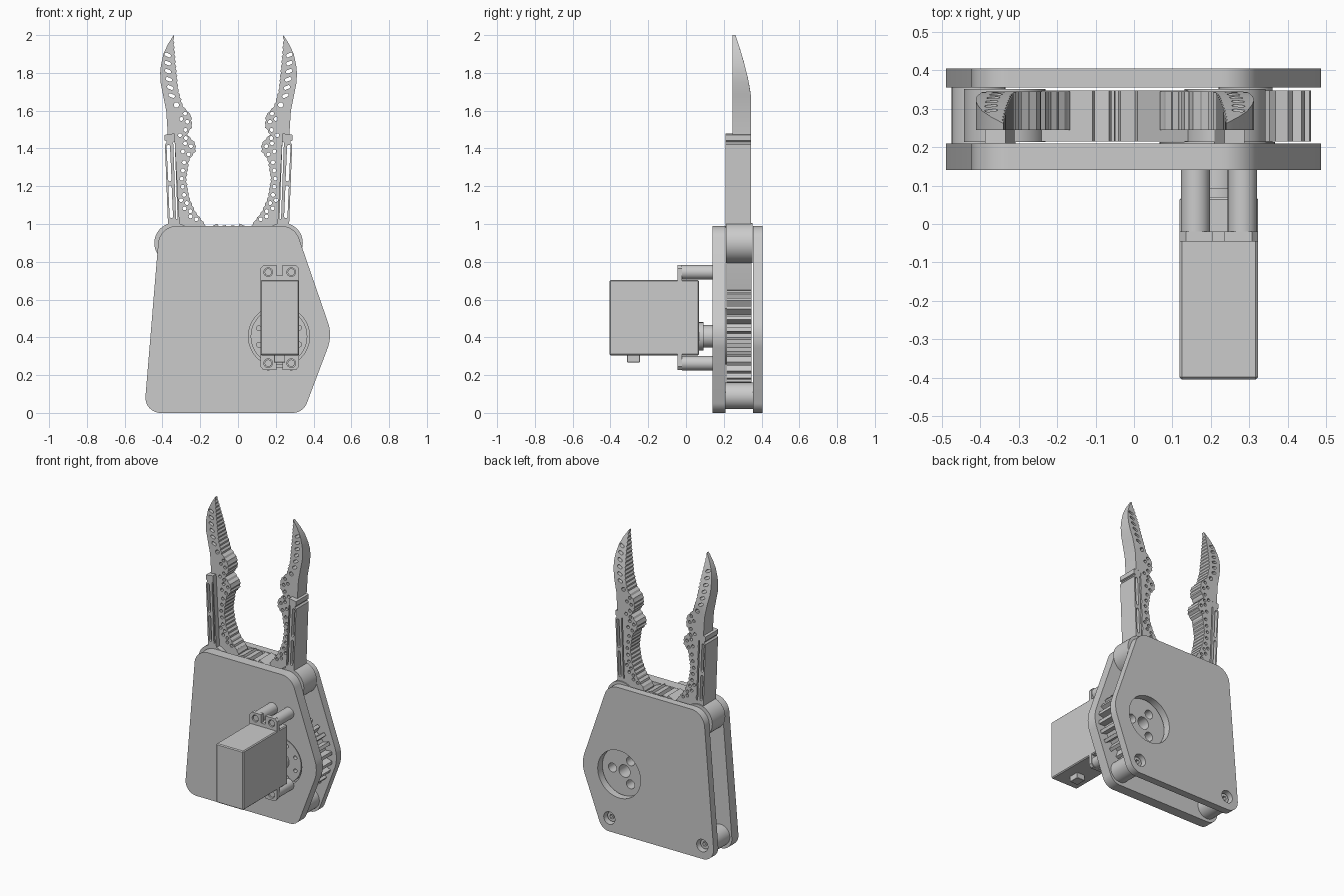
import bpy, bmesh
from math import sin, cos, pi, radians, atan2, tan
from mathutils import Vector

old = bpy.data.objects.get("Cube")
if old:
    bpy.data.objects.remove(old, do_unlink=True)

grey = bpy.data.materials.new("plain grey")
grey.use_nodes = True
grey.diffuse_color = (0.6, 0.6, 0.6, 1)
grey.node_tree.nodes["Principled BSDF"].inputs["Base Color"].default_value = grey.diffuse_color


# ---- outline helpers, all in the x-z plane ----
def circle(x, z, r, n=32):
    return [(x + r * cos(2 * pi * i / n), z + r * sin(2 * pi * i / n)) for i in range(n)]


def slot(x0, z0, x1, z1, r, n=8):
    a = atan2(z1 - z0, x1 - x0)
    pts = []
    for x, z, start in ((x0, z0, a + pi / 2), (x1, z1, a - pi / 2)):
        pts += [(x + r * cos(start + pi * i / n), z + r * sin(start + pi * i / n)) for i in range(n + 1)]
    return pts


def rounded(corners, n=10):
    """Polygon from (x, z, radius) corners."""
    pts = []
    for i, (x, z, r) in enumerate(corners):
        p = Vector((x, z))
        before = (Vector(corners[i - 1][:2]) - p).normalized()
        after = (Vector(corners[(i + 1) % len(corners)][:2]) - p).normalized()
        half = before.angle(after) / 2
        mid = p + (before + after).normalized() * (r / sin(half))
        a, b = p + before * (r / tan(half)) - mid, p + after * (r / tan(half)) - mid
        for k in range(n + 1):
            pts.append(tuple(mid + a.lerp(b, k / n).normalized() * r))
    return pts


def teeth(x, z, root, tip, count, first, last):
    """Gear teeth running from tooth number first to last."""
    step = 2 * pi / count
    pts = []
    for i in range(first, last):
        for f, r in ((0, root), (0.3, root), (0.42, tip), (0.75, tip), (0.88, root)):
            pts.append((x + r * cos((i + f) * step), z + r * sin((i + f) * step)))
    return pts


def interp(pts, z):
    for (xa, za), (xb, zb) in zip(pts, pts[1:]):
        if za <= z <= zb:
            return xa + (xb - xa) * (z - za) / (zb - za)
    return pts[-1][0]


def finish(name, mesh):
    mesh.shade_smooth()
    mesh.set_sharp_from_angle(angle=radians(30))
    mesh.materials.clear()
    mesh.materials.append(grey)
    obj = bpy.data.objects.new(name, mesh)
    bpy.context.scene.collection.objects.link(obj)
    return obj


def extrude(name, loops, y0, y1, flip=False, taper=None):
    """Solid between y0 and y1; the first loop is the outline, the rest are holes."""
    curve = bpy.data.curves.new(name, "CURVE")
    curve.dimensions = "2D"
    curve.fill_mode = "BOTH"
    curve.extrude = (y1 - y0) / 2
    for loop in loops:
        s = curve.splines.new("POLY")
        s.points.add(len(loop) - 1)
        for p, (x, z) in zip(s.points, loop):
            p.co = (-0.1 - x if flip else x, z, 0, 1)
        s.use_cyclic_u = True
    temp = bpy.data.objects.new(name + "_curve", curve)
    bpy.context.scene.collection.objects.link(temp)
    mesh = bpy.data.meshes.new_from_object(temp.evaluated_get(bpy.context.evaluated_depsgraph_get()))
    bpy.data.objects.remove(temp, do_unlink=True)
    for v in mesh.vertices:
        x, z, d = v.co
        y = (y0 + y1) / 2 - d
        v.co = (x, min(y, taper(z)) if taper else y, z)
    bm = bmesh.new()
    bm.from_mesh(mesh)
    bmesh.ops.remove_doubles(bm, verts=bm.verts, dist=1e-5)
    bmesh.ops.recalc_face_normals(bm, faces=bm.faces)
    bm.to_mesh(mesh)
    bm.free()
    return finish(name, mesh)


def box(name, lo, hi, bevel):
    bm = bmesh.new()
    bmesh.ops.create_cube(bm, size=1)
    for v in bm.verts:
        v.co = [a + (b - a) * (c + 0.5) for a, b, c in zip(lo, hi, v.co)]
    bmesh.ops.bevel(bm, geom=bm.edges[:], offset=bevel, segments=1, affect="EDGES")
    mesh = bpy.data.meshes.new(name)
    bm.to_mesh(mesh)
    bm.free()
    return finish(name, mesh)


# ---- housing plates, spacers and screws ----
GX, GZ = 0.217, 0.405
plate = rounded([(-0.497, 0, 0.08), (-0.415, 0.99, 0.1), (0.3, 0.99, 0.1),
                 (0.5, 0.41, 0.2), (0.345, 0, 0.08)])
posts = [(-0.405, 0.09), (0.29, 0.09)]
extrude("front_plate", [plate, circle(GX, GZ, 0.162, 48)], 0.14, 0.21)
extrude("back_plate", [plate, circle(GX, GZ, 0.16, 48)] + [circle(x, z, 0.042) for x, z in posts],
        0.355, 0.405)
for x, z in posts:
    extrude("spacer", [circle(x, z, 0.07)], 0.208, 0.357)
    extrude("screw_head", [circle(x, z, 0.032), circle(x, z, 0.016, 6)], 0.355, 0.378)

# ---- drive gear and servo horn disc ----
ring = [circle(GX + 0.09 * cos(a), GZ + 0.09 * sin(a), 0.03) for a in (0, 2 * pi / 3, 4 * pi / 3)]
extrude("drive_gear", [teeth(GX, GZ, 0.2, 0.245, 24, 0, 24), circle(GX, GZ, 0.042)] + ring, 0.215, 0.347)
dots = [circle(GX + 0.115 * cos(i * pi / 4 + 0.4), GZ + 0.115 * sin(i * pi / 4 + 0.4), 0.013, 16)
        for i in range(8)]
extrude("horn_disc", [circle(GX, GZ, 0.15, 48)] + dots, 0.15, 0.214)

# ---- servo motor ----
box("servo_body", (0.119, -0.405, 0.305), (0.323, 0.07, 0.703), 0.006)
box("cable_exit", (0.19, -0.312, 0.268), (0.25, -0.243, 0.32), 0.002)
extrude("servo_boss", [circle(GX, GZ, 0.075)], 0.065, 0.092)
extrude("servo_shaft", [circle(GX, GZ, 0.06)], 0.09, 0.152)
for edge, root, hole in ((0.783, 0.69, 0.745), (0.226, 0.32, 0.263)):
    notch = edge + (root - edge) * 0.6
    tab = [(0.119, root), (0.119, edge + (root - edge) * 0.2), (0.135, edge), (0.205, edge),
           (0.205, notch), (0.236, notch), (0.236, edge), (0.307, edge),
           (0.323, edge + (root - edge) * 0.2), (0.323, root)]
    xs = (0.16, 0.282)
    extrude("mounting_tab", [tab] + [circle(x, hole, 0.023) for x in xs], -0.045, -0.02)
    for x in xs:
        extrude("standoff", [circle(x, hole, 0.038)], -0.02, 0.142)
        extrude("tab_screw", [circle(x, hole, 0.019)], -0.038, -0.019)

# ---- gripper fingers, mirrored about the gripper's centre line ----
inner = [(0.06, 0.96), (0.07, 0.995), (0.124, 1.065), (0.156, 1.14), (0.172, 1.235), (0.156, 1.34),
         (0.122, 1.385), (0.122, 1.425), (0.167, 1.475), (0.14, 1.515), (0.145, 1.575),
         (0.19, 1.625), (0.214, 1.71), (0.23, 1.87), (0.24, 2.0)]
outer = [(0.25, 1.985), (0.272, 1.95), (0.295, 1.9), (0.308, 1.84), (0.312, 1.8), (0.31, 1.75),
         (0.297, 1.685), (0.28, 1.6), (0.272, 1.475), (0.236, 1.47), (0.216, 1.0), (0.2, 0.93)]
serrated = []
for i in range(83):
    z = 0.96 + i * 0.0125
    serrated.append((interp(inner, z) + (0.006 if i % 2 else 0), z))
serrated.append((0.24, 2.0))

holes = []
for i in range(14):
    z = 1.025 + i * 0.043
    x = interp(inner, z)
    holes.append(circle(x + 0.027, z, 0.0105, 12))
    if x < 0.15 and z < 1.55:
        holes.append(circle(x + 0.058, z + 0.015, 0.0105, 12))
holes.append(circle(0.226, 1.63, 0.014, 12))
for i in range(6):
    z = 1.68 + i * 0.043
    x = 0.252 + 0.021 * sin(min(i, 4) * pi / 8)
    holes.append(slot(x - 0.009, z - 0.004, x + 0.007, z + 0.003, 0.009))

bracket = [(0.208, 0.98), (0.27, 0.98), (0.287, 1.42), (0.278, 1.43), (0.278, 1.438),
           (0.288, 1.442), (0.288, 1.472), (0.235, 1.48)]
bracket_slots = [slot(0.253, 1.04, 0.26, 1.195, 0.009), slot(0.261, 1.235, 0.269, 1.41, 0.009),
                 slot(0.224, 1.03, 0.239, 1.43, 0.004)]
PX, PZ = 0.237, 0.9


def tip_taper(z):
    return 0.345 - 0.083 * max(0, (z - 1.66) / 0.34) ** 1.4


for side, flip in (("left", False), ("right", True)):
    extrude(side + "_finger", [serrated + outer] + holes, 0.245, 0.345, flip, tip_taper)
    extrude(side + "_finger_bracket", [bracket] + bracket_slots, 0.21, 0.344, flip)
    extrude(side + "_pivot", [circle(PX, PZ, 0.106, 48)], 0.213, 0.352, flip)
    sector = [(PX, PZ)] + teeth(PX, PZ, 0.25, 0.288, 30, 13, 22)
    extrude(side + "_finger_gear", [sector], 0.215, 0.347, flip)
